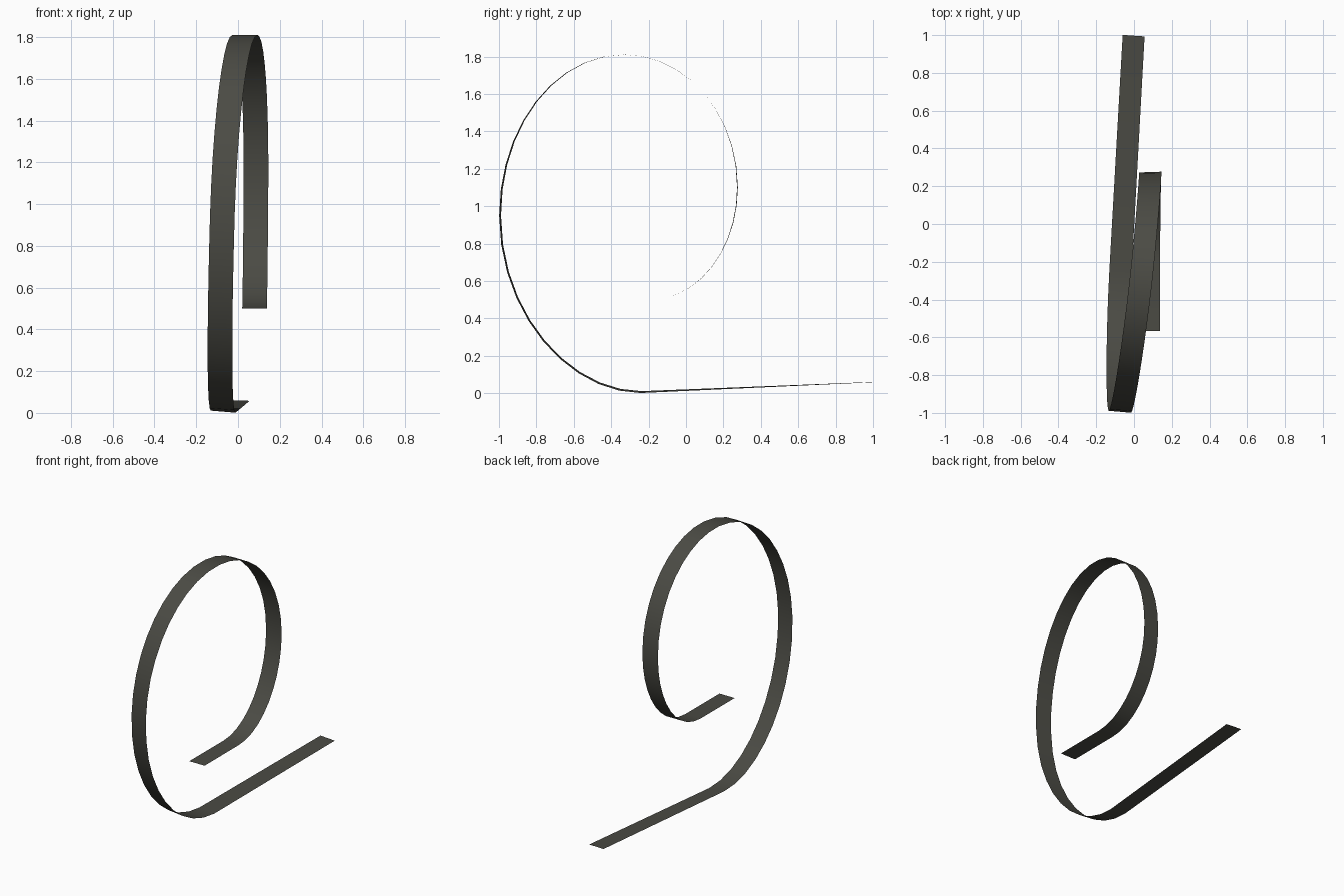
import bpy
from mathutils import Vector

if "Cube" in bpy.data.objects:
    bpy.data.objects.remove(bpy.data.objects["Cube"])

# Path knots: position, handle in, handle out, half-width offset (toward +x edge)
KNOTS = [
    ((-.002, .997, .059), None, None, (.058, -.004, -.001)),
    ((-.071, -.24, .006), None, (-.092, -.62, .006), (.059, -.003, -.005)),
    ((-.075, -.994, .95), (-.09, -.994, .42), (-.06, -.994, 1.425), (.059, -.005, 0)),
    ((.033, -.33, 1.81), (-.01, -.70, 1.81), (.07, .004, 1.81), (.060, -.002, 0)),
    ((.086, .275, 1.10), (.088, .275, 1.49), (.084, .275, .77), (.059, .002, 0)),
    ((.079, -.19, .50), (.08, .066, .50), None, (.059, 0, 0)),
    ((.078, -.567, .50), None, None, (.059, 0, 0)),
]
STEPS = 10


def bezier(a, b, c, d, t):
    s = 1 - t
    return a * s**3 + b * 3 * s * s * t + c * 3 * s * t * t + d * t**3


# Sweep the two ribbon edges along the path
verts = []


def add_rung(centre, half):
    verts.extend([centre - half, centre + half])


for k0, k1 in zip(KNOTS, KNOTS[1:]):
    p, q = Vector(k0[0]), Vector(k1[0])
    h0, h1 = Vector(k0[3]), Vector(k1[3])
    if k0[2] is None:  # straight run
        add_rung(p, h0)
        continue
    for i in range(STEPS):
        t = i / STEPS
        add_rung(bezier(p, Vector(k0[2]), Vector(k1[1]), q, t), h0.lerp(h1, t))
add_rung(Vector(KNOTS[-1][0]), Vector(KNOTS[-1][3]))

faces = [(i, i + 1, i + 3, i + 2) for i in range(0, len(verts) - 2, 2)]

# Looping ribbon: a single thin sheet
mesh = bpy.data.meshes.new("looped_ribbon")
mesh.from_pydata(verts, [], faces)
ribbon = bpy.data.objects.new("looped_ribbon", mesh)
bpy.context.collection.objects.link(ribbon)
mesh.polygons.foreach_set("use_smooth", [True] * len(faces))

mat = bpy.data.materials.new("dark_grey")
mat.diffuse_color = (.07, .07, .058, 1)
mat.use_nodes = True
mat.node_tree.nodes["Principled BSDF"].inputs["Base Color"].default_value = mat.diffuse_color
mesh.materials.append(mat)
